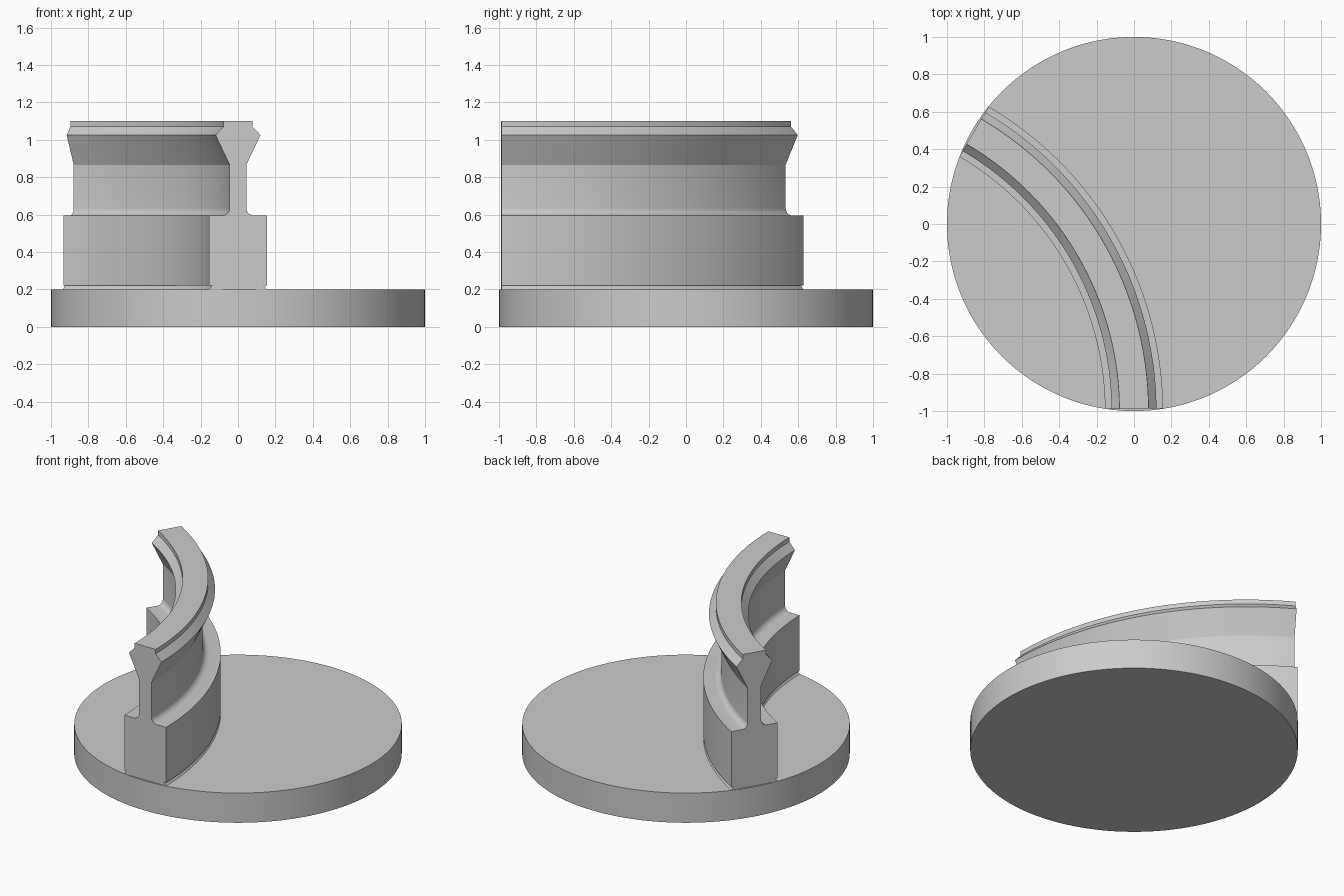
import bpy, bmesh, math

if "Cube" in bpy.data.objects:
    bpy.data.objects.remove(bpy.data.objects["Cube"])

def finish(bm, name):
    bmesh.ops.recalc_face_normals(bm, faces=bm.faces)
    me = bpy.data.meshes.new(name)
    bm.to_mesh(me)
    bm.free()
    ob = bpy.data.objects.new(name, me)
    bpy.context.collection.objects.link(ob)
    bpy.ops.object.select_all(action='DESELECT')
    ob.select_set(True)
    bpy.context.view_layer.objects.active = ob
    bpy.ops.object.shade_smooth_by_angle(angle=math.radians(20))
    return ob

# Round base plate
bm = bmesh.new()
bmesh.ops.create_cone(bm, cap_ends=True, segments=160, radius1=1, radius2=1, depth=0.2)
bmesh.ops.translate(bm, vec=(0, 0, 0.1), verts=bm.verts)
finish(bm, "base_plate")

# Half cross-section of the rail: (offset from the centre line, height)
fillet = [(0.085 - 0.04 * math.sin(a), 0.635 - 0.04 * math.cos(a))
          for a in [math.radians(15 * i) for i in range(7)]]
half = [(0.155, 0.2), (0.138, 0.222), (0.155, 0.222), (0.155, 0.595)] + fillet + [
    (0.045, 0.866), (0.12, 1.025), (0.078, 1.07), (0.078, 1.1)]
profile = half + [(-x, z) for x, z in reversed(half)]

# Curved rail: section swept about a 60 degree arc, trimmed at the plate rim
R = math.sqrt(3)
START, END, STEPS = 0.4, 59.6, 48
bm = bmesh.new()
rings = []
for i in range(STEPS + 1):
    a = math.radians(START + (END - START) * i / STEPS)
    rings.append([bm.verts.new((-R + (R + x) * math.cos(a), -1 + (R + x) * math.sin(a), z))
                  for x, z in profile])
n = len(profile)
for r0, r1 in zip(rings, rings[1:]):
    for j in range(n):
        k = (j + 1) % n
        bm.faces.new((r0[j], r0[k], r1[k], r1[j]))
bm.faces.new(rings[0])
bm.faces.new(rings[-1])
finish(bm, "curved_rail")
